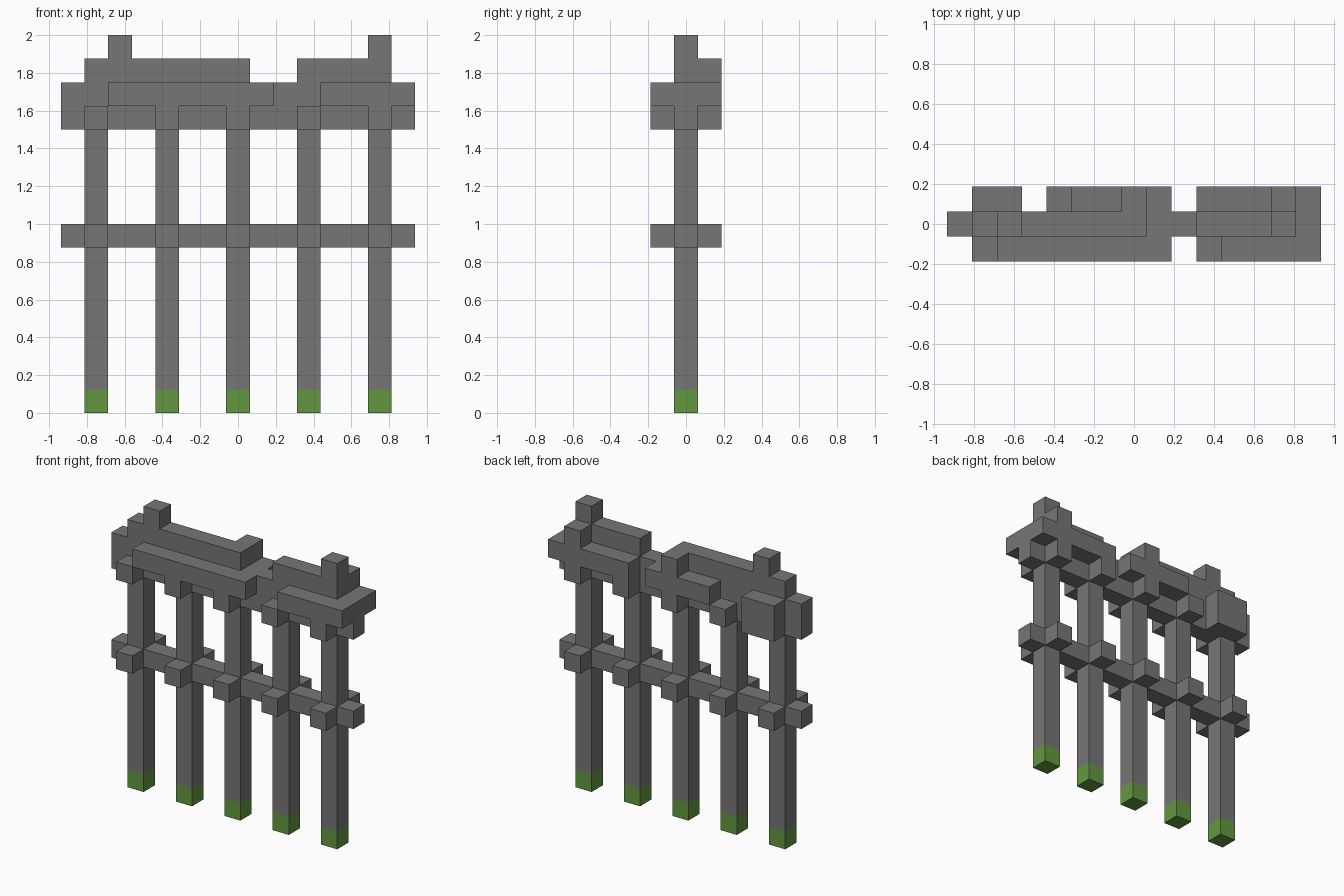
import bpy
import bmesh
from mathutils import Vector

cube = bpy.data.objects.get("Cube")
if cube:
    bpy.data.objects.remove(cube, do_unlink=True)

U = 0.125                      # block size
FRONT, MID, BACK = -1, 0, 1    # block rows in depth
POSTS = range(-6, 7, 3)        # block columns that carry a post


def material(name, rgb):
    mat = bpy.data.materials.new(name)
    mat.use_nodes = True
    mat.diffuse_color = (*rgb, 1)
    bsdf = next(n for n in mat.node_tree.nodes if n.type == 'BSDF_PRINCIPLED')
    bsdf.inputs["Base Color"].default_value = (*rgb, 1)
    bsdf.inputs["Roughness"].default_value = 0.9
    return mat


stone = material("stone grey", (0.18, 0.18, 0.18))
moss = material("moss green", (0.127, 0.31, 0.053))


def bar(x0, x1, row, z0, z1):
    """Blocks from column x0 to x1 and layer z0 to z1, inclusive."""
    return {(x, row, z) for x in range(x0, x1 + 1) for z in range(z0, z1 + 1)}


def studs(layer):
    """Blocks sticking out in front of and behind every post."""
    return {(x, row, layer) for x in POSTS for row in (FRONT, BACK)}


parts = {}

# Feet and posts
parts["post_feet"] = ({(x, MID, 0) for x in POSTS}, moss)
parts["posts"] = (set().union(*(bar(x, x, MID, 1, 11) for x in POSTS)), stone)

# Middle rail with its cross studs
parts["middle_rail"] = (bar(-7, 7, MID, 7, 7) | studs(7), stone)

# Main lintel and the brackets under the ledges
parts["lintel"] = (bar(-7, 7, MID, 12, 13), stone)
parts["brackets"] = (studs(12), stone)

# Broken ledges on both sides
parts["front_ledges"] = (bar(-5, 1, FRONT, 13, 13) | bar(4, 7, FRONT, 13, 13), stone)
parts["back_ledges"] = (bar(-6, -5, BACK, 12, 13) | bar(-2, 1, BACK, 13, 13)
                        | bar(3, 7, BACK, 13, 13), stone)

# Ruined top course and its upright stubs
parts["top_course"] = (bar(-6, 0, MID, 14, 14) | bar(3, 6, MID, 14, 14)
                       | bar(0, 0, BACK, 14, 14) | bar(6, 6, BACK, 14, 14), stone)
parts["top_stubs"] = (bar(-5, -5, MID, 15, 15) | bar(6, 6, MID, 15, 15), stone)

filled = set().union(*(cells for cells, _ in parts.values()))


def build(name, cells, mat):
    """Make a mesh from the block faces that are not covered by a neighbour."""
    bm = bmesh.new()
    for cell in sorted(cells):
        centre = Vector((cell[0], cell[1], cell[2] + 0.5))
        for axis in range(3):
            for sign in (-1, 1):
                n = Vector((0, 0, 0))
                n[axis] = sign
                if tuple(int(c + d) for c, d in zip(cell, n)) in filled:
                    continue
                a = Vector((0, 0, 0))
                a[(axis + 1) % 3] = 0.5
                b = n.cross(a)
                mid = centre + n * 0.5
                corners = (mid - a - b, mid + a - b, mid + a + b, mid - a + b)
                bm.faces.new([bm.verts.new(p * U) for p in corners])
    bmesh.ops.remove_doubles(bm, verts=bm.verts[:], dist=0.001)
    mesh = bpy.data.meshes.new(name)
    bm.to_mesh(mesh)
    bm.free()
    mesh.materials.append(mat)
    bpy.context.collection.objects.link(bpy.data.objects.new(name, mesh))


for part, (blocks, colour) in parts.items():
    build(part, blocks, colour)
